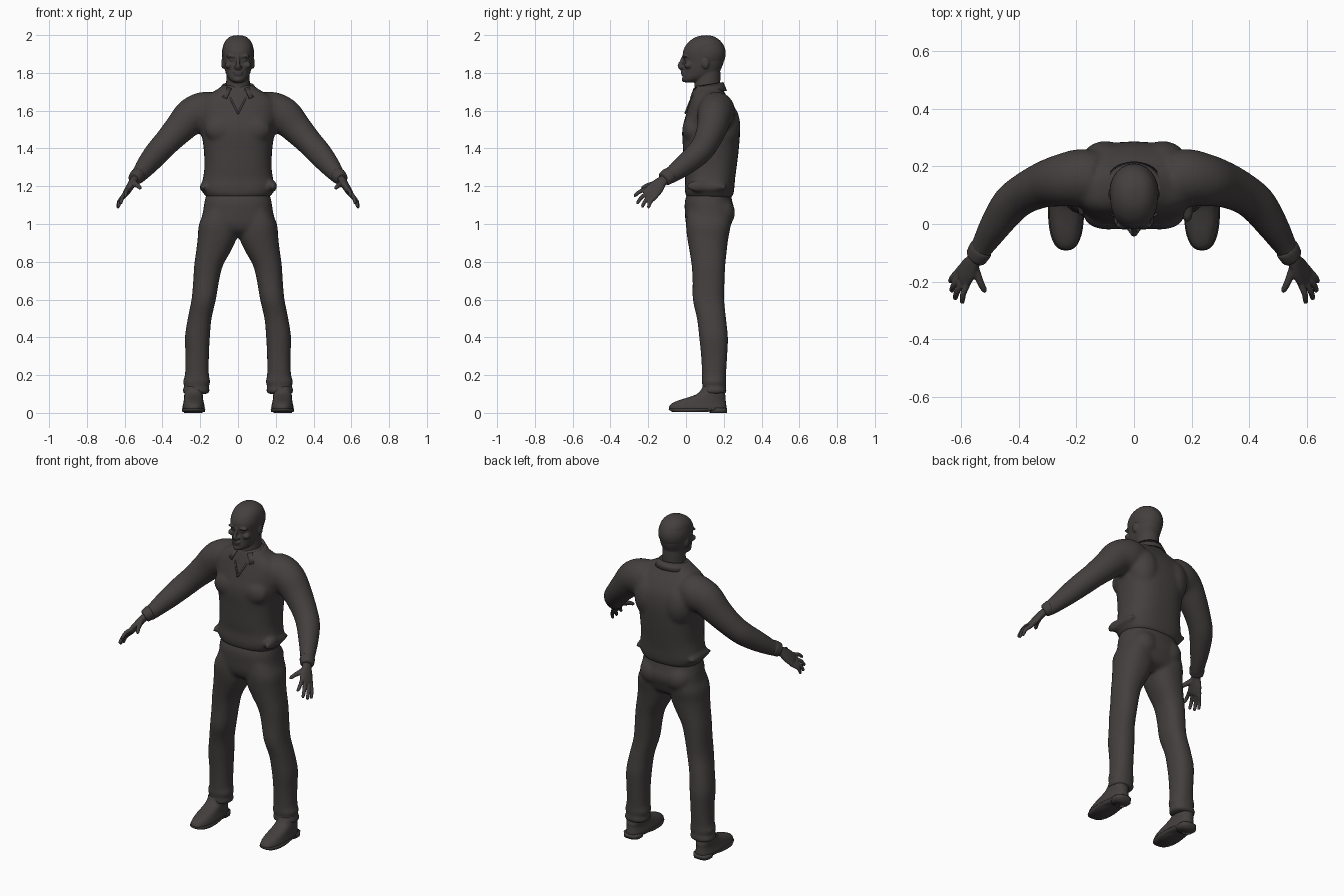
import bpy, bmesh, math
from mathutils import Vector

mat = bpy.data.materials.new("charcoal")
mat.diffuse_color = (0.058, 0.050, 0.050, 1)
SEG = 32


def finish(name, bm, voxel=0, smooth=0):
    """Turn a bmesh into a named object, optionally fused and smoothed."""
    bmesh.ops.recalc_face_normals(bm, faces=bm.faces)
    for f in bm.faces:
        f.smooth = True
    me = bpy.data.meshes.new(name)
    bm.to_mesh(me)
    bm.free()
    me.materials.append(mat)
    ob = bpy.data.objects.new(name, me)
    bpy.context.collection.objects.link(ob)
    if voxel:
        m = ob.modifiers.new("fuse", 'REMESH')
        m.mode, m.voxel_size, m.use_smooth_shade = 'VOXEL', voxel, True
    if smooth:
        m = ob.modifiers.new("soften", 'SMOOTH')
        m.factor, m.iterations = 0.5, smooth
    return ob


def refine(rows, n=4):
    """Catmull-Rom interpolation of the rows."""
    out = []
    for i in range(len(rows) - 1):
        p = [rows[max(i - 1, 0)], rows[i], rows[i + 1], rows[min(i + 2, len(rows) - 1)]]
        for k in range(n):
            t = k / n
            out.append([0.5 * (2 * b + (c - a) * t + (2 * a - 5 * b + 4 * c - d) * t * t
                               + (3 * b - a - 3 * c + d) * t ** 3) for a, b, c, d in zip(*p)])
    return out + [list(rows[-1])]


def skin(bm, rings):
    """Bridge closed rings of points and cap both ends."""
    vs = [[bm.verts.new(p) for p in r] for r in rings]
    for a, b in zip(vs, vs[1:]):
        for i in range(len(a)):
            j = (i + 1) % len(a)
            bm.faces.new((a[i], a[j], b[j], b[i]))
    bm.faces.new(vs[0])
    bm.faces.new(vs[-1])


def oval(c, u, v, e=2.0):
    pts = []
    for i in range(SEG):
        a = 2 * math.pi * i / SEG
        co, si = math.cos(a), math.sin(a)
        pts.append(c + u * math.copysign(abs(co) ** (2 / e), co)
                   + v * math.copysign(abs(si) ** (2 / e), si))
    return pts


def stack(bm, rows, e=2.2, s=1, n=4):
    """Loft of level ovals; rows are z, x_min, x_max, y_front, y_back."""
    skin(bm, [oval(Vector((s * (a + b) / 2, (f + k) / 2, z)), Vector(((b - a) / 2, 0, 0)),
                   Vector((0, (k - f) / 2, 0)), e) for z, a, b, f, k in refine(rows, n)])


def sym(rows):
    """Rows z, half_width, y_front, y_back about the centre plane."""
    return [(z, -w, w, f, k) for z, w, f, k in rows]


def limb(bm, rows, s=1, wide=(0, 0, 1), n=4):
    """Loft along a path; rows are x, y, z, radius along wide, radius across."""
    rows = refine([(s * r[0], *r[1:]) for r in rows], n)
    wide = Vector((s * wide[0], wide[1], wide[2]))
    P = [Vector(r[:3]) for r in rows]
    rings = []
    for i, r in enumerate(rows):
        t = (P[min(i + 1, len(P) - 1)] - P[max(i - 1, 0)]).normalized()
        u = (wide - t * wide.dot(t)).normalized()
        rings.append(oval(P[i], u * r[3], t.cross(u) * r[4]))
    skin(bm, rings)


def blob(bm, c, r):
    g = bmesh.ops.create_uvsphere(bm, u_segments=24, v_segments=16, radius=1)
    for v in g["verts"]:
        v.co = Vector(c) + Vector([a * b for a, b in zip(v.co, r)])


# Shirt: torso with both sleeves fused
bm = bmesh.new()
stack(bm, sym([(1.14, .165, .01, .24), (1.155, .178, -.002, .25), (1.19, .193, -.007, .256),
               (1.24, .186, -.004, .26), (1.3, .178, -.01, .268), (1.4, .182, -.016, .28),
               (1.5, .197, -.02, .286), (1.58, .21, .0, .275), (1.64, .205, .018, .245),
               (1.68, .165, .03, .215), (1.71, .115, .04, .195), (1.735, .08, .05, .185)]), 2.5)
for s in (-1, 1):
    limb(bm, [(.12, .155, 1.615, .09, .09), (.18, .16, 1.595, .105, .1), (.245, .152, 1.57, .098, .092),
              (.31, .137, 1.505, .082, .08), (.38, .105, 1.43, .07, .07), (.43, .065, 1.375, .066, .066),
              (.48, -.005, 1.315, .058, .055), (.52, -.07, 1.265, .046, .042),
              (.543, -.108, 1.243, .04, .036)], s)
    blob(bm, (s * .1, .2, 1.52), (.09, .088, .13))       # shoulder blade
    blob(bm, (s * .185, .12, 1.195), (.018, .1, .022))   # waist fold
    blob(bm, (s * .09, .03, 1.5), (.085, .05, .07))      # chest
blob(bm, (.185, .06, 1.2), (.022, .06, .03))
finish("shirt", bm, .011, 5)

# Collar: open band that folds down into two points
bm = bmesh.new()
rows = []
for i in range(33):
    a = math.radians(-64 + 308 * i / 32)
    co, si = math.cos(a), math.sin(a)
    tip = max(0, -si) ** 2
    rows.append([bm.verts.new(p) for p in (
        (.072 * co, .115 + .075 * si, 1.70 + .01 * si),
        (.082 * co, .115 + .083 * si, 1.735 + .012 * si - .01 * tip),
        (.108 * co + .035 * co * tip, .115 + .098 * si - .004 * tip, 1.695 + .01 * si - .028 * tip))])
for a, b in zip(rows, rows[1:]):
    for k in range(2):
        bm.faces.new((a[k], a[k + 1], b[k + 1], b[k]))
ob = finish("collar", bm)
m = ob.modifiers.new("cloth", 'SOLIDIFY')
m.thickness, m.offset = .008, 0

# Neckline edges running down to the V
bm = bmesh.new()
for s in (-1, 1):
    limb(bm, [(.05, .044, 1.69, .005, .005), (.03, .02, 1.645, .005, .005),
              (.0, -.004, 1.585, .005, .005)], s, (1, 0, 0))
finish("neckline", bm)

# Trousers: hips and both legs fused
bm = bmesh.new()
stack(bm, sym([(1.17, .165, .01, .235), (1.12, .177, -.006, .245), (1.06, .187, -.006, .258),
               (1.0, .2, .0, .24), (.96, .19, .02, .22), (.93, .13, .07, .17)]), 2.4)
for s in (-1, 1):
    stack(bm, [(1.08, .02, .17, .01, .24), (1.0, .004, .206, .0, .238), (.93, .006, .213, .006, .225),
               (.86, .036, .221, .018, .216), (.78, .08, .232, .03, .208), (.7, .1, .237, .035, .204),
               (.6, .117, .246, .036, .202), (.5, .14, .266, .058, .212), (.4, .149, .281, .07, .222),
               (.3, .154, .278, .08, .218), (.2, .154, .281, .085, .212), (.165, .146, .292, .083, .213),
               (.14, .155, .284, .088, .21), (.118, .149, .295, .083, .216), (.1, .158, .287, .09, .21)],
          2.3, s)
    blob(bm, (s * .085, .175, 1.06), (.085, .085, .085))
finish("trousers", bm, .011, 4)

# Shoes: upper, sole and heel
for s, side in ((-1, "right"), (1, "left")):
    bm = bmesh.new()
    stack(bm, [(.012, .178, .292, -.084, .21), (.03, .176, .294, -.09, .214), (.05, .18, .29, -.075, .212),
               (.068, .184, .287, -.035, .21), (.085, .186, .285, .02, .21), (.105, .187, .284, .065, .205),
               (.14, .19, .28, .09, .2)], 2.4, s)
    finish(side + "_shoe", bm)
    bm = bmesh.new()
    stack(bm, [(.006, .176, .295, -.075, .12), (.018, .173, .298, -.092, .2), (.024, .175, .296, -.09, .2)],
          2.5, s, 1)
    stack(bm, [(0, .187, .285, .125, .216), (.026, .185, .287, .12, .218)], 2.8, s, 1)
    finish(side + "_sole", bm)

# Hands: palm, four fingers and thumb fused
ACROSS = (.4, .53, -.6)
FINGERS = [((.574, -.198, 1.187), (.597, -.276, 1.148)), ((.59, -.195, 1.168), (.622, -.262, 1.108)),
           ((.602, -.18, 1.152), (.634, -.235, 1.09)), ((.608, -.163, 1.142), (.638, -.202, 1.085))]
for s, side in ((-1, "right"), (1, "left")):
    bm = bmesh.new()
    limb(bm, [(.53, -.09, 1.253, .026, .022), (.553, -.125, 1.228, .029, .021),
              (.572, -.155, 1.197, .042, .02), (.59, -.181, 1.168, .044, .017),
              (.597, -.19, 1.158, .036, .012)], s, ACROSS)
    for a, b in FINGERS:
        a, b = Vector(a), Vector(b)
        mid = a.lerp(b, .5) + Vector((.006, -.004, .006))
        base = a.lerp(b, -.3)
        limb(bm, [(*base, .012, .012), (*a, .012, .012), (*mid, .0108, .0108),
                  (*a.lerp(b, .92), .0088, .0088), (*b, .004, .004)], s, ACROSS)
    limb(bm, [(.557, -.14, 1.222, .018, .016), (.545, -.17, 1.212, .016, .014),
              (.531, -.205, 1.203, .0125, .012), (.519, -.228, 1.192, .01, .01),
              (.514, -.237, 1.187, .004, .004)], s, ACROSS)
    finish(side + "_hand", bm, .0045, 3)
    # Sleeve cuff
    bm = bmesh.new()
    limb(bm, [(.527, -.083, 1.26, .038, .036), (.532, -.09, 1.256, .044, .04),
              (.546, -.113, 1.241, .041, .036), (.55, -.119, 1.237, .034, .03)], s, ACROSS)
    finish(side + "_cuff", bm)

# Head: skull, neck and facial features fused
bm = bmesh.new()
stack(bm, sym([(1.66, .07, .05, .18), (1.72, .064, .045, .18), (1.78, .062, .05, .182), (1.85, .06, .06, .18)]), 2)
stack(bm, sym([(1.75, .022, -.008, .04), (1.758, .038, -.017, .08), (1.775, .053, -.019, .13),
               (1.8, .065, -.014, .172), (1.83, .073, -.012, .19), (1.86, .078, -.01, .2),
               (1.9, .082, -.017, .205), (1.93, .081, -.01, .203), (1.96, .073, .01, .19),
               (1.982, .056, .038, .167), (1.994, .036, .065, .142), (1.999, .012, .095, .115)]), 2.2)
limb(bm, [(0, -.012, 1.89, .007, .008), (0, -.024, 1.86, .009, .01), (0, -.033, 1.836, .013, .012),
          (0, -.02, 1.82, .014, .01)], 1, (1, 0, 0))
blob(bm, (0, -.016, 1.804), (.026, .012, .007))
blob(bm, (0, -.014, 1.792), (.022, .012, .008))
blob(bm, (0, -.01, 1.765), (.022, .013, .014))
for s in (-1, 1):
    blob(bm, (s * .014, -.02, 1.829), (.009, .01, .008))      # nostril wing
    blob(bm, (s * .034, -.005, 1.887), (.03, .013, .008))     # brow
    blob(bm, (s * .033, .004, 1.868), (.015, .014, .008))     # eye
    blob(bm, (s * .05, .012, 1.84), (.02, .022, .017))        # cheek
    blob(bm, (s * .08, .103, 1.852), (.009, .02, .03))        # ear
finish("head", bm, .0055, 3)

# Short hair cap
bm = bmesh.new()
blob(bm, (0, .11, 1.903), (.0855, .1, .0965))
finish("hair", bm)
